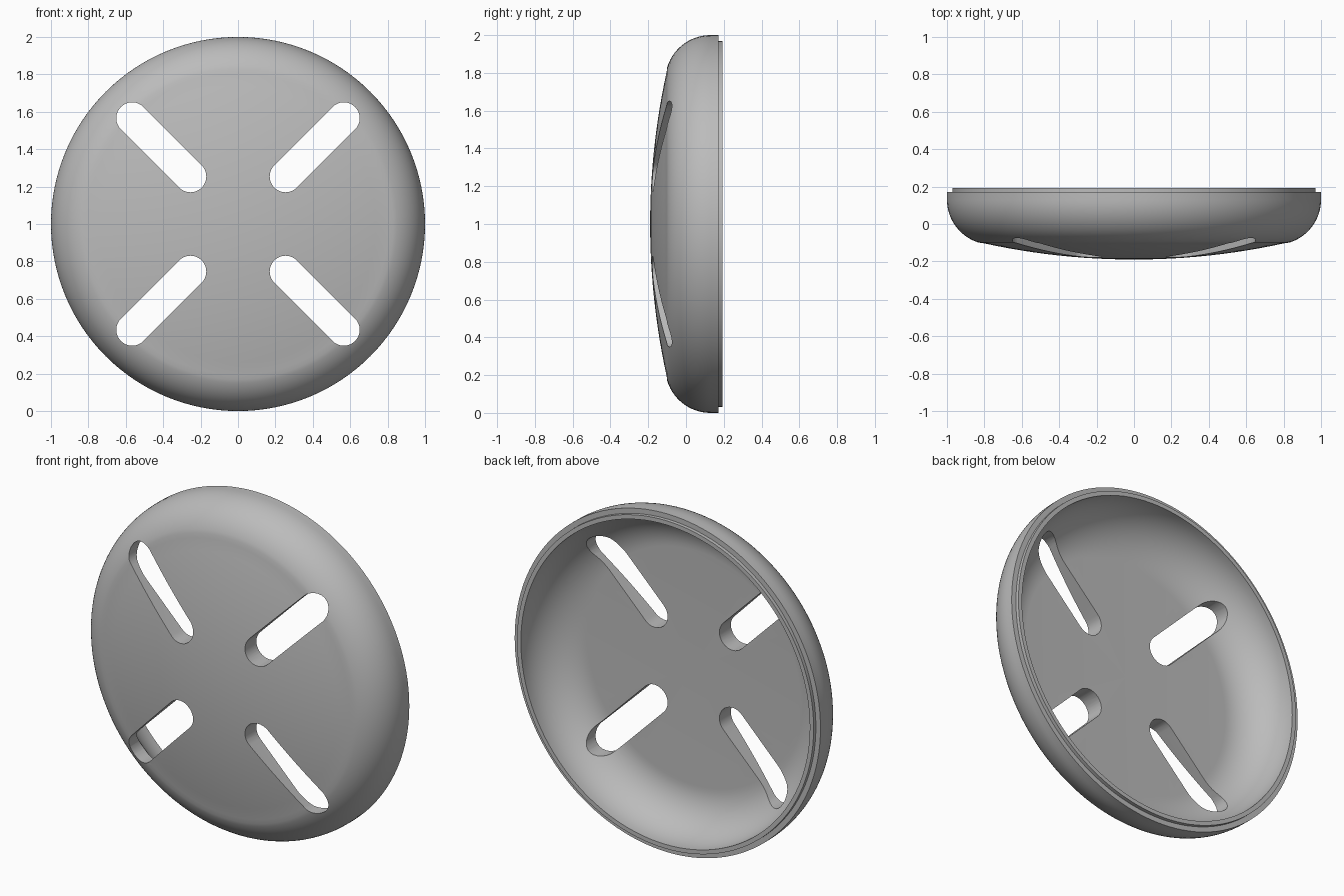
import bpy, bmesh, math
from mathutils import Matrix, Vector

if "Cube" in bpy.data.objects:
    bpy.data.objects.remove(bpy.data.objects["Cube"])

grey = bpy.data.materials.new("plain grey")
grey.use_nodes = True
GREY = (0.5, 0.5, 0.5, 1)
grey.diffuse_color = GREY
grey.node_tree.nodes["Principled BSDF"].inputs["Base Color"].default_value = GREY


def new_object(name, bm):
    bmesh.ops.recalc_face_normals(bm, faces=bm.faces)
    mesh = bpy.data.meshes.new(name)
    bm.to_mesh(mesh)
    bm.free()
    mesh.materials.append(grey)
    obj = bpy.data.objects.new(name, mesh)
    bpy.context.collection.objects.link(obj)
    return obj


def arc(cx, cy, radius, start, end, steps):
    angles = [math.radians(start + (end - start) * i / steps) for i in range(steps + 1)]
    return [(cx + radius * math.cos(a), cy + radius * math.sin(a)) for a in angles]


# Profile as (radius, depth): shallow dome, rounded side, stepped lip, hollow inside
profile = arc(0, 3.56, 3.75, -90, -77.6, 12)
profile += arc(0.76, 0.13, 0.24, -77.6, 0, 16)[1:]
profile += [(1, 0.172), (0.97, 0.172), (0.97, 0.193), (0.945, 0.193)]
profile += arc(0.695, 0.18, 0.25, 0, -90, 16)
profile += [(0, -0.07)]

# Dish body turned around the depth axis
bm = bmesh.new()
verts = [bm.verts.new((r, y, 1)) for r, y in profile]
edges = [bm.edges.new(pair) for pair in zip(verts, verts[1:])]
bmesh.ops.spin(bm, geom=verts + edges, cent=(0, 0, 1), axis=(0, 1, 0),
               angle=math.tau, steps=128)
bmesh.ops.remove_doubles(bm, verts=bm.verts, dist=0.0005)
dish = new_object("dish_cover", bm)

# Four diagonal round-ended slots, cut straight through
bm = bmesh.new()
outline = arc(0.80, 0, 0.085, -90, 90, 16) + arc(0.36, 0, 0.085, 90, 270, 16)
for k in range(4):
    turn = Matrix.Rotation(math.radians(45 + 90 * k), 3, 'Y')
    ring = [bm.verts.new(turn @ Vector((u, -0.4, v)) + Vector((0, 0, 1))) for u, v in outline]
    face = bm.faces.new(ring)
    extruded = bmesh.ops.extrude_face_region(bm, geom=[face])["geom"]
    moved = [v for v in extruded if isinstance(v, bmesh.types.BMVert)]
    bmesh.ops.translate(bm, verts=moved, vec=(0, 0.8, 0))
cutter = new_object("slot_cutter", bm)
cutter.hide_render = True

cut = dish.modifiers.new("slots", 'BOOLEAN')
cut.operation = 'DIFFERENCE'
cut.solver = 'EXACT'
cut.object = cutter
bpy.ops.object.select_all(action='DESELECT')
bpy.context.view_layer.objects.active = dish
dish.select_set(True)
bpy.ops.object.modifier_apply(modifier=cut.name)
bpy.data.objects.remove(cutter)

bpy.ops.object.shade_smooth_by_angle(angle=math.radians(30))
